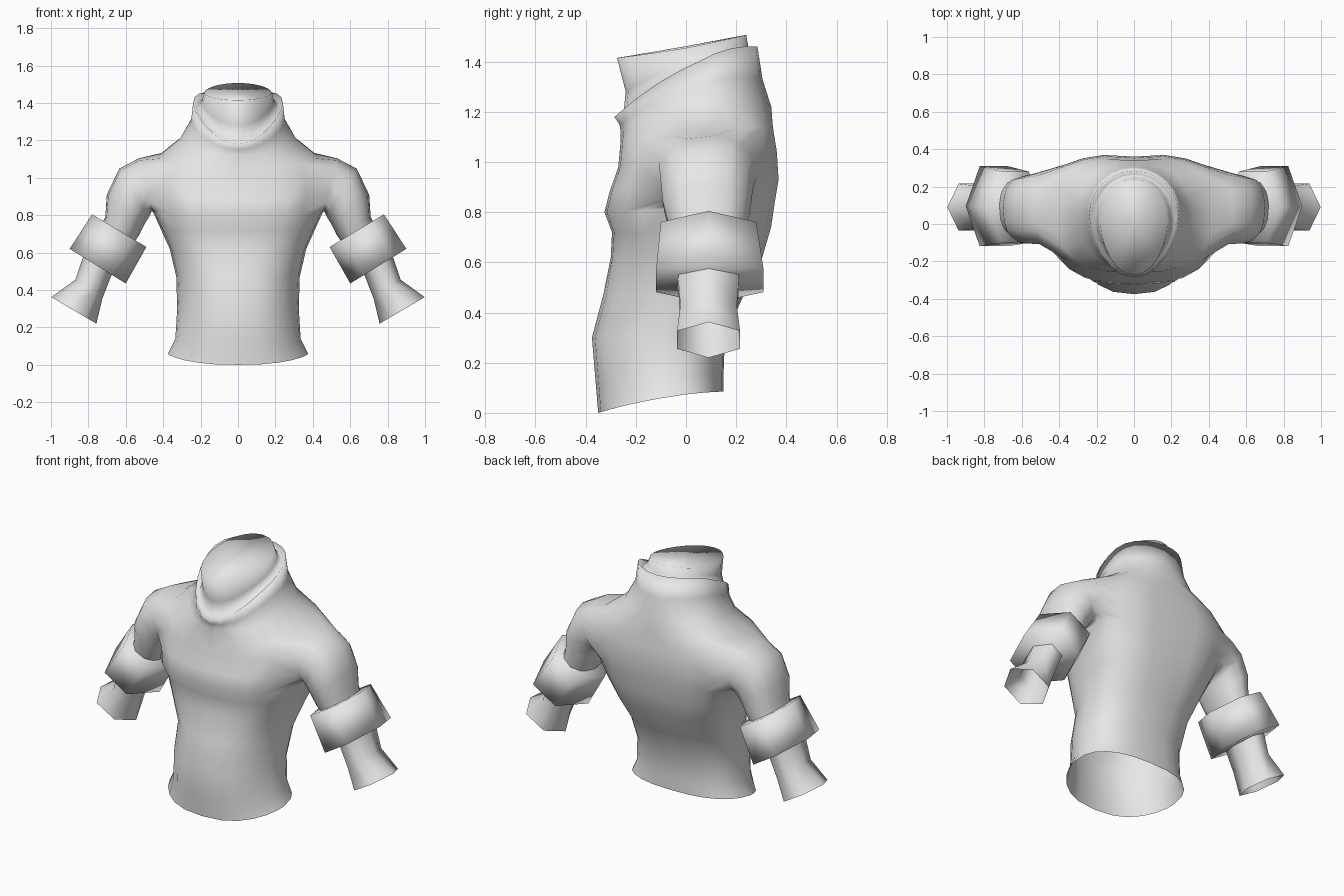
import bpy, bmesh, math
from mathutils import Vector

if "Cube" in bpy.data.objects:
    bpy.data.objects.remove(bpy.data.objects["Cube"])

grey = bpy.data.materials.new("plain_grey")
grey.diffuse_color = (0.8, 0.8, 0.8, 1)
grey.use_nodes = True
grey.node_tree.nodes["Principled BSDF"].inputs["Base Color"].default_value = grey.diffuse_color
HALF = 12       # faces around half of the torso
ARM_Y = 0.09    # depth of the arm axis


def finish(name, bm):
    """Turn a right-hand half into a mirrored, smooth-shaded object."""
    bmesh.ops.recalc_face_normals(bm, faces=bm.faces)
    for f in bm.faces:
        f.smooth = True
    mesh = bpy.data.meshes.new(name)
    bm.to_mesh(mesh)
    bm.free()
    mesh.materials.append(grey)
    ob = bpy.data.objects.new(name, mesh)
    bpy.context.collection.objects.link(ob)
    mod = ob.modifiers.new("mirror", 'MIRROR')
    mod.merge_threshold = 0.002
    return ob


def bridge(bm, a, b):
    n = len(a)
    for i in range(n):
        j = (i + 1) % n
        bm.faces.new((a[i], a[j], b[j], b[i]))


def arm_ring(bm, inner, outer, ry, angles, y=ARM_Y):
    """Oval ring across the arm, spanning the inner to the outer point."""
    a, b = Vector((inner[0], 0, inner[1])), Vector((outer[0], 0, outer[1]))
    mid, u = (a + b) / 2, (b - a) / 2
    return [bm.verts.new(mid + u * math.cos(t) + Vector((0, y + ry * math.sin(t), 0)))
            for t in angles]


def power(v, e):
    return math.copysign(abs(v) ** e, v)


def bluntness(k, back):
    """Section exponent: low is flat, high is pointed."""
    if k < 4:
        return 0.8 if back else 1.2       # pointed belly
    if k < 10:
        return 0.6 if back else 0.68      # flat back and chest
    return 1.0 if back or k < 12 else 1.2


# Torso rings: half width, y front / side / back, z front / side / back
torso = [
    (.375, -.35, -.09, .15, 0, .06, .085),
    (.335, -.36, -.08, .15, .12, .14, .16),
    (.325, -.375, -.07, .155, .30, .30, .30),
    (.33, -.33, -.02, .23, .47, .47, .47),
    (.365, -.30, .02, .31, .62, .62, .62),
    (.41, -.295, .05, .345, .72, .72, .74),
    (.455, -.325, .07, .36, .80, .82, .84),
    (.48, -.305, .08, .375, .88, .93, .93),
    (.47, -.27, .08, .368, .98, 1.04, 1.04),
    (.42, -.262, .08, .352, 1.07, 1.12, 1.14),
    (.31, -.26, .07, .34, 1.12, 1.21, 1.22),
    (.25, -.265, .06, .305, 1.15, 1.31, 1.33),
    (.24, -.285, .05, .285, 1.18, 1.40, 1.46),    # collar rim
    (.222, -.25, .03, .268, 1.19, 1.37, 1.43),    # fold inside the collar
    (.195, -.24, .02, .25, 1.28, 1.405, 1.45),
    (.18, -.275, 0, .24, 1.415, 1.455, 1.507),    # neck rim
]
bm = bmesh.new()
rings = []
for k, (w, yf, ys, yb, zf, zs, zb) in enumerate(torso):
    e = 0.8 if k < 10 else 1.0
    ring = []
    for i in range(HALF + 1):
        t = math.pi * i / HALF
        c, s = -math.cos(t), math.sin(t)
        c = power(c, bluntness(k, c > 0))
        if abs(c) < 1e-4:
            c = 0
        x = 0 if i in (0, HALF) else w * power(s, e)
        y = ys + c * ((yb - ys) if c > 0 else (ys - yf))
        if i == HALF and 4 <= k <= 9:
            y -= 0.015                                # spine groove
        z = zs + c * (zb - zf) / 2 + c * c * ((zb + zf) / 2 - zs)
        ring.append(bm.verts.new((x, y, z)))
    rings.append(ring)
# Skin the torso, leaving a shoulder hole and an open waist
C0, C1, R0, R1 = 3, 9, 6, 9
for r in range(len(rings) - 1):
    for c in range(HALF):
        if R0 <= r < R1 and C0 <= c < C1:
            continue
        a, b = rings[r], rings[r + 1]
        bm.faces.new((a[c], a[c + 1], b[c + 1], b[c]))
# Closed top of the neck
tip = bm.verts.new((0, -.01, 1.46))
for a, b in zip(rings[-1], rings[-1][1:]):
    bm.faces.new((a, b, tip))

# Shoulder and upper arm grow out of the hole
hole = ([rings[R0][c] for c in range(C0, C1)] + [rings[r][C1] for r in range(R0, R1)]
        + [rings[R1][c] for c in range(C1, C0, -1)] + [rings[r][C0] for r in range(R1, R0, -1)])
angles = [math.atan2((v.co.y - 0.05) / 0.26, (v.co.z - 0.96) / 0.15) for v in hole]
last = hole
for inner, outer, ry, y in [((.46, .82), (.53, 1.105), .20, .085),
                            ((.475, .79), (.635, 1.05), .19, .08),
                            ((.50, .75), (.702, .91), .18, .08),
                            ((.53, .69), (.71, .79), .16, .085),
                            ((.58, .62), (.75, .71), .14, .09)]:
    ring = arm_ring(bm, inner, outer, ry, angles, y)
    bridge(bm, last, ring)
    last = ring
finish("torso_and_upper_arms", bm)

hexagon = [math.pi * i / 3 for i in range(6)]

# Thick six-sided arm bands
bm = bmesh.new()
top = arm_ring(bm, (.49, .63), (.78, .805), .22, hexagon)
low = arm_ring(bm, (.60, .435), (.90, .62), .247, hexagon, .095)
bridge(bm, top, low)
bm.faces.new(top)
bm.faces.new(low)
finish("arm_bands", bm)

# Forearms flaring to open wrists
bm = bmesh.new()
last = None
for inner, outer, ry in [((.635, .56), (.79, .655), .13),
                         ((.68, .47), (.835, .56), .14),
                         ((.725, .355), (.87, .455), .13),
                         ((.757, .22), (.998, .362), .145)]:
    ring = arm_ring(bm, inner, outer, ry, hexagon)
    if last:
        bridge(bm, last, ring)
    last = ring
finish("forearms", bm)
